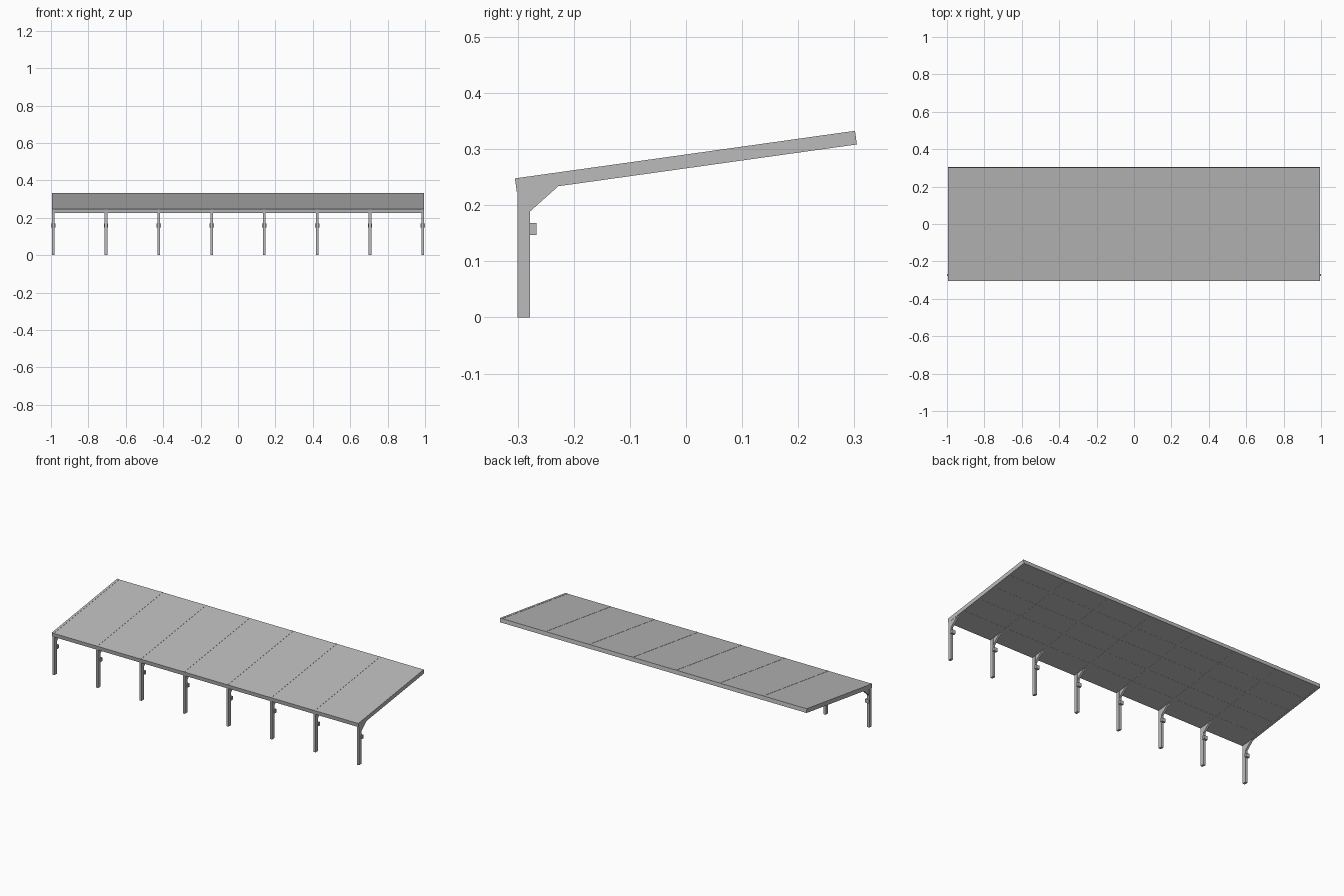
import bpy, bmesh

cube = bpy.data.objects.get("Cube")
if cube:
    bpy.data.objects.remove(cube, do_unlink=True)

grey = bpy.data.materials.new("light_grey")
grey.use_nodes = True
COLOUR = (0.5, 0.5, 0.5, 1)
grey.diffuse_color = COLOUR
grey.node_tree.nodes["Principled BSDF"].inputs["Base Color"].default_value = COLOUR


def extrude_x(name, profile, x, half):
    """Extrude a (y, z) outline along x, centred on x."""
    bm = bmesh.new()
    face = bm.faces.new([bm.verts.new((x - half, y, z)) for y, z in profile])
    out = bmesh.ops.extrude_face_region(bm, geom=[face])
    moved = [v for v in out["geom"] if isinstance(v, bmesh.types.BMVert)]
    bmesh.ops.translate(bm, verts=moved, vec=(2 * half, 0, 0))
    bmesh.ops.recalc_face_normals(bm, faces=bm.faces)
    mesh = bpy.data.meshes.new(name)
    bm.to_mesh(mesh)
    bm.free()
    mesh.materials.append(grey)
    obj = bpy.data.objects.new(name, mesh)
    bpy.context.collection.objects.link(obj)
    return obj


def rect(y0, y1, z0, z1):
    return [(y0, z0), (y1, z0), (y1, z1), (y0, z1)]


# Roof frame: s runs up the slope, h stands square to it from the underside
LOW, SLOPE, UP = (-0.3015, 0.2235), (0.9903, 0.1386), (-0.1386, 0.9903)
LENGTH, THICK = 0.612, 0.0245


def roof_rect(s0, s1, h0, h1):
    return [tuple(LOW[i] + s * SLOPE[i] + h * UP[i] for i in (0, 1))
            for s, h in ((s0, h0), (s1, h0), (s1, h1), (s0, h1))]


COUNT, END, HALF = 8, 0.988, 0.007
GAP = 2 * END / (COUNT - 1)

# Sloping roof panels between the rafters
for i in range(COUNT - 1):
    extrude_x(f"roof_panel_{i + 1}", roof_rect(0, LENGTH, 0.0005, THICK - 0.001),
              -END + GAP * (i + 0.5), GAP / 2 - HALF)

# Thin purlin strips under the panels
for i in range(1, 5):
    s = LENGTH * i / 5
    extrude_x(f"purlin_{i}", roof_rect(s - 0.003, s + 0.003, 0, 0.004), 0, END)

# Frames: rafter, post, corner brace and cross block
brace = [(-0.279, 0.188), (-0.228, 0.2335), (-0.228, 0.236), (-0.279, 0.236)]
for i in range(COUNT):
    x = -END + GAP * i
    extrude_x(f"rafter_{i + 1}", roof_rect(0, LENGTH, 0, THICK), x, HALF)
    extrude_x(f"post_{i + 1}", rect(-0.3, -0.278, 0, 0.235), x, HALF)
    extrude_x(f"brace_{i + 1}", brace, x, 0.006)
    extrude_x(f"cross_block_{i + 1}", rect(-0.279, -0.266, 0.147, 0.168), x, 0.012)
